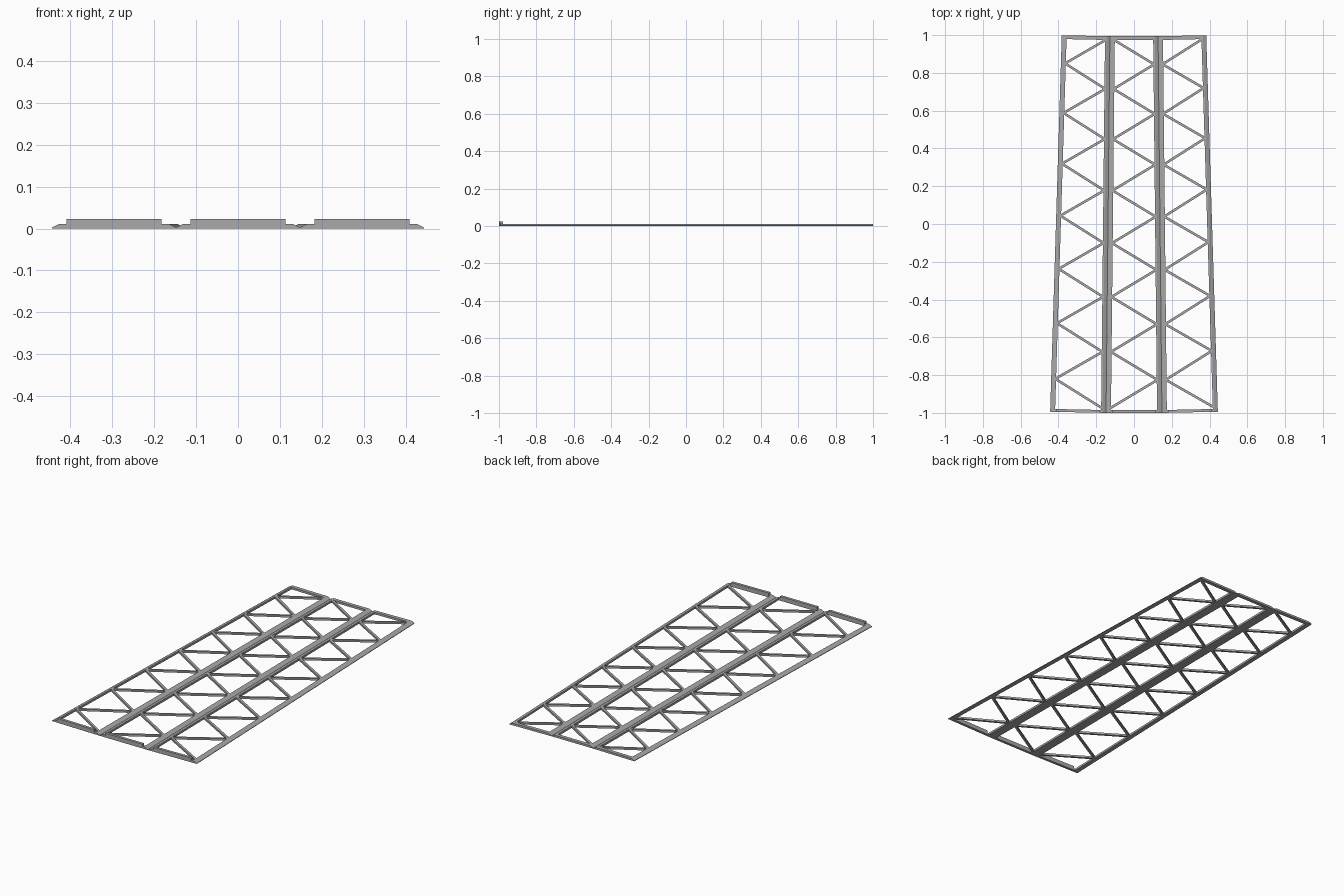
import bpy, bmesh, math
from mathutils import Vector, Matrix

if "Cube" in bpy.data.objects:
    bpy.data.objects.remove(bpy.data.objects["Cube"])

FRONT, BACK = -1.0, 0.994        # ends of the middle panel
W_FRONT, W_BACK = 0.148, 0.1275  # half widths at those ends
TOP = 0.0115
TAPER = math.atan((W_FRONT - W_BACK) / (BACK - FRONT))
APEX = FRONT + W_FRONT / math.tan(TAPER)   # the panels fan out around this point
CHORD = 0.026

steel = bpy.data.materials.new("grey_steel")
steel.diffuse_color = (0.40, 0.40, 0.40, 1)
steel.use_nodes = True
steel.node_tree.nodes["Principled BSDF"].inputs["Base Color"].default_value = steel.diffuse_color


def half_width(y):
    return W_FRONT + (W_BACK - W_FRONT) * (y - FRONT) / (BACK - FRONT)


def loft(bm, ring_a, ring_b):
    """Closed solid between two matching rings of points."""
    a = [bm.verts.new(p) for p in ring_a]
    b = [bm.verts.new(p) for p in ring_b]
    n = len(a)
    for i in range(n):
        bm.faces.new((a[i], a[(i + 1) % n], b[(i + 1) % n], b[i]))
    bm.faces.new(a)
    bm.faces.new(b)


def bar(bm, p, q, width, z0, z1):
    """Rectangular bar from p to q in plan."""
    p, q = Vector(p), Vector(q)
    d = (q - p).normalized()
    s = Vector((-d.y, d.x)) * width / 2
    ring = lambda c: [(*(c + s), z0), (*(c - s), z0), (*(c - s), z1), (*(c + s), z1)]
    loft(bm, ring(p), ring(q))


def finish(bm, name, place):
    bmesh.ops.transform(bm, matrix=place, verts=bm.verts)
    bmesh.ops.recalc_face_normals(bm, faces=bm.faces)
    mesh = bpy.data.meshes.new(name)
    bm.to_mesh(mesh)
    bm.free()
    mesh.materials.append(steel)
    bpy.context.collection.objects.link(bpy.data.objects.new(name, mesh))


def build_panel(label, turn, flip):
    pivot = Matrix.Translation((0, APEX, 0))
    place = pivot @ Matrix.Rotation(turn, 4, 'Z') @ pivot.inverted()

    # side chords with a chamfered outer edge
    section = [(0, 0), (0, 0.003), (0.018, TOP), (CHORD, TOP), (CHORD, 0)]
    bm = bmesh.new()
    for side in (-1, 1):
        loft(bm, *[[(side * (half_width(y) - dx), y, z) for dx, z in section]
                   for y in (FRONT, BACK)])
    finish(bm, label + "_side_chords", place)

    # end beams
    bm = bmesh.new()
    for y, depth in ((FRONT, 0.015), (BACK, -0.02)):
        x = half_width(y) - 0.02
        bar(bm, (-x, y + depth / 2), (x, y + depth / 2), abs(depth), 0, TOP)
    finish(bm, label + "_end_beams", place)

    # raised lip along the front edge
    bm = bmesh.new()
    bar(bm, (-0.1135, FRONT + 0.0075), (0.1135, FRONT + 0.0075), 0.015, TOP, 0.0235)
    finish(bm, label + "_front_lip", place)

    # zigzag lattice, bays growing toward the front
    bm = bmesh.new()
    nodes = []
    for i in range(15):
        y = 0.974 - 0.128 * i - 0.0008 * i * i
        side = flip if i % 2 == 0 else -flip
        nodes.append((side * (half_width(y) - CHORD + 0.004), y))
    for p, q in zip(nodes, nodes[1:]):
        bar(bm, p, q, 0.013, 0.0005, TOP - 0.0005)
    finish(bm, label + "_lattice", place)


build_panel("left", -2 * TAPER, 1)
build_panel("middle", 0, -1)
build_panel("right", 2 * TAPER, 1)
